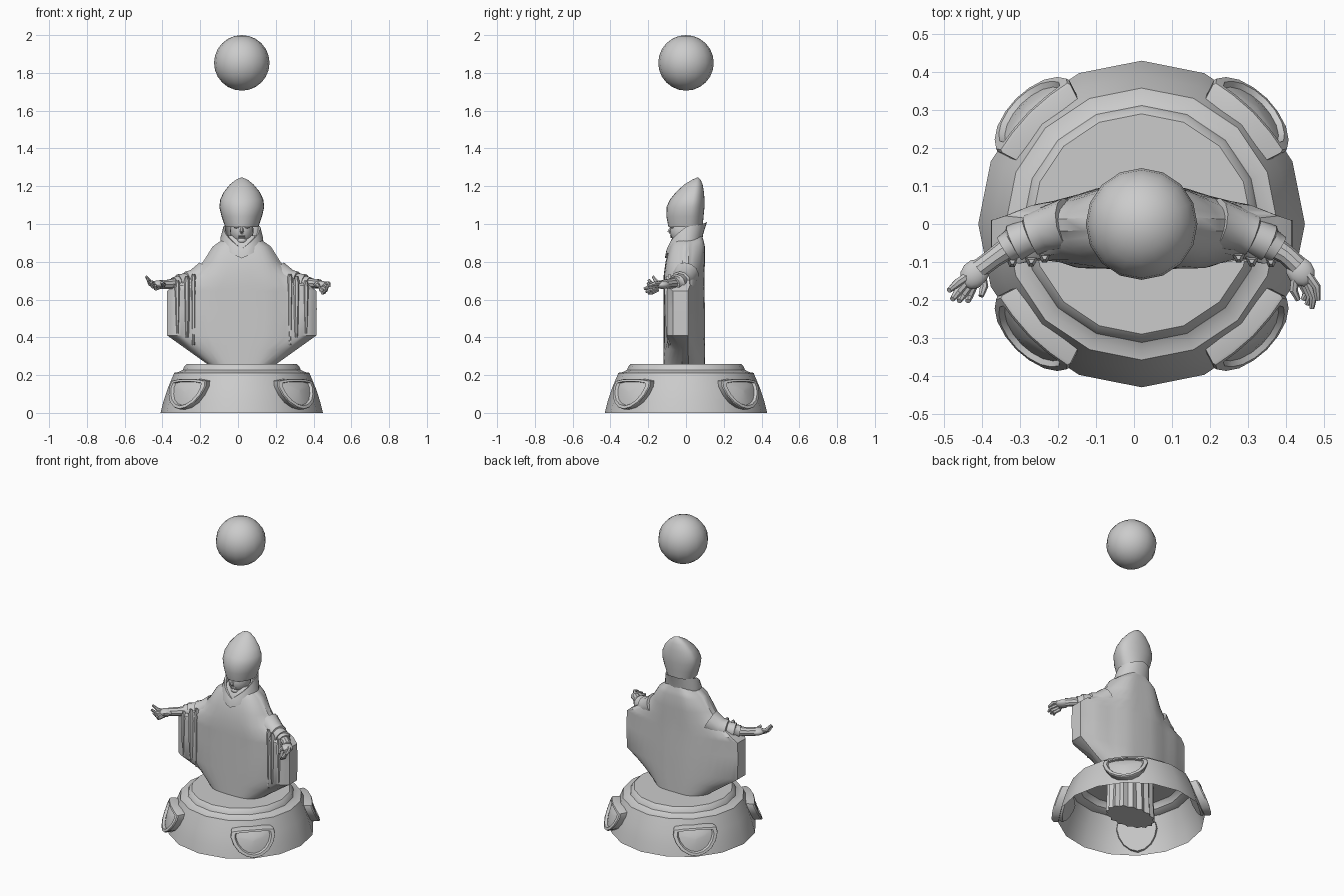
import bpy, bmesh, math
from mathutils import Vector

if "Cube" in bpy.data.objects:
    bpy.data.objects.remove(bpy.data.objects["Cube"])

CX = 0.02  # figure axis
stone = bpy.data.materials.new("grey stone")
stone.diffuse_color = (0.6, 0.6, 0.6, 1)
stone.use_nodes = True
stone.node_tree.nodes["Principled BSDF"].inputs["Base Color"].default_value = stone.diffuse_color


def loft(name, rings, cap_start=True, cap_end=True, angle=35):
    """Skin a list of equal-length closed rings."""
    bm = bmesh.new()
    vs = [[bm.verts.new(p) for p in r] for r in rings]
    n = len(rings[0])
    for a, b in zip(vs, vs[1:]):
        for i in range(n):
            j = (i + 1) % n
            bm.faces.new((a[i], a[j], b[j], b[i]))
    if cap_start:
        bm.faces.new(vs[0][::-1])
    if cap_end:
        bm.faces.new(vs[-1])
    bmesh.ops.recalc_face_normals(bm, faces=bm.faces)
    me = bpy.data.meshes.new(name)
    bm.to_mesh(me)
    bm.free()
    ob = bpy.data.objects.new(name, me)
    bpy.context.collection.objects.link(ob)
    return finish(ob, angle)


def finish(ob, angle=35):
    ob.data.materials.append(stone)
    bpy.ops.object.select_all(action='DESELECT')
    ob.select_set(True)
    bpy.context.view_layer.objects.active = ob
    bpy.ops.object.shade_smooth_by_angle(angle=math.radians(angle))
    return ob


def tube(name, path, radii, n=10):
    """Round limb along a path."""
    pts = [Vector(p) for p in path]
    rings = []
    for i, p in enumerate(pts):
        d = (pts[min(i + 1, len(pts) - 1)] - pts[max(i - 1, 0)]).normalized()
        q = d.to_track_quat('Z', 'Y')
        rings.append([p + q @ Vector((radii[i] * math.cos(2 * math.pi * k / n),
                                      radii[i] * math.sin(2 * math.pi * k / n), 0)) for k in range(n)])
    return loft(name, rings)


def ball(name, loc, scale, seg=16, ring=12, rot=(0, 0, 0)):
    bpy.ops.mesh.primitive_uv_sphere_add(segments=seg, ring_count=ring, location=loc, rotation=rot)
    ob = bpy.context.object
    ob.name = name
    ob.scale = scale
    return finish(ob, 50)


def interp(table, x):
    for (x0, y0), (x1, y1) in zip(table, table[1:]):
        if x <= x1:
            return y0 + (y1 - y0) * (x - x0) / (x1 - x0)
    return table[-1][1]


# Hollow stepped pedestal
prof = [(0, .43), (.06, .415), (.13, .392), (.195, .365), (.212, .358), (.216, .335),
        (.228, .312), (.245, .305), (.26, .29)]
loft("pedestal", [[(CX + r * math.cos(math.pi * k / 8), r * math.sin(math.pi * k / 8), z)
                   for k in range(16)] for z, r in prof], cap_start=False, angle=28)

# Four framed shields wrapped on the pedestal corners
half = [(0, .18), (.07, .178), (.125, .17), (.128, .14), (.11, .095), (.08, .055), (.04, .028), (0, .018)]
outline = half + [(-u, z) for u, z in half[-2:0:-1]]


def shield_ring(a, scale, off):
    ring = []
    for u, z in outline:
        u, z = u * scale, .115 + (z - .115) * scale
        t, r = a + u / .4, interp(prof, z) + off
        ring.append((CX + r * math.cos(t), r * math.sin(t), z))
    return ring


for i in range(4):
    a = math.pi / 4 + i * math.pi / 2
    loft(f"shield_{i + 1}", [shield_ring(a, s, o) for s, o in
         ((1, -.02), (1, .036), (.96, .043), (.8, .043), (.76, .028), (.4, .034), (.02, .036))], angle=30)

# Wide vestment with hanging sleeves, as stacked cross-sections
front = [(0, -.12), (.17, -.116), (.23, -.095), (.27, -.088), (.31, -.105), (.36, -.10), (.395, -.07)]
back = [(0, .10), (.10, .10), (.16, .08), (.21, .065), (.29, .05), (.35, .025), (.395, .01)]
fs = [math.sin(math.pi / 2 * k / 10) for k in range(-10, 11)]


def robe_ring(z, hw, sf, sb):
    rows = []
    for f in fs:
        x = abs(f) * hw
        k = 1 if hw > .3 else math.sqrt(max(.04, 1 - abs(f) ** 4))
        rows.append((CX + f * hw, interp(front, x) * sf * k, interp(back, x) * sb * k))
    return [(x, y, z) for x, y, _ in rows] + [(x, y, z) for x, _, y in rows[::-1]]


loft("vestment", [robe_ring(*r) for r in (
    (.26, .185, 1, 1), (.335, .29, 1, 1), (.41, .395, 1, 1), (.55, .397, 1, 1), (.645, .395, 1, .98),
    (.675, .36, 1, .98), (.735, .262, .98, .98), (.80, .205, .9, 1), (.88, .155, .72, 1),
    (.905, .12, .6, .95), (.94, .075, .4, .85))], angle=38)

# Pleated under-gown reaching down into the pedestal
gown = []
for z, w in ((.30, .95), (.15, .95), (.02, 1.0)):
    gown.append([(CX + (.165 - .014 * (k % 2)) * w * math.cos(math.pi * k / 16),
                  -.01 + (.108 - .014 * (k % 2)) * w * math.sin(math.pi * k / 16), z) for k in range(32)])
loft("under_gown", gown, angle=25)

for s, side in ((-1, "left"), (1, "right")):
    # Sleeve with stepped cuffs
    path = [(.19, 0, .735), (.25, -.015, .70), (.29, -.03, .692), (.294, -.032, .692),
            (.335, -.05, .685), (.338, -.052, .685), (.36, -.066, .682)]
    tube(f"{side}_sleeve", [(CX + s * x, y, z) for x, y, z in path],
         [.07, .06, .057, .047, .049, .04, .037], 12)
    # Vertical drapery folds
    for i, (x, y, top, low) in enumerate(((.255, -.088, .735, .36), (.29, -.098, .725, .40), (.34, -.10, .70, .42))):
        loft(f"{side}_fold_{i + 1}", [[(CX + s * (x + w * dx), y + w * dy, z)
             for dx, dy in ((-1, .6), (-.3, -.7), (.4, -.7), (1, .6))]
             for z, w in ((low, .008), (low + .1, .014), (top - .04, .019), (top, .008))], angle=30)

# Hands: wrist, palm, fingers and thumb
hands = {
    "left": ([(-.32, -.055, .685), (-.37, -.09, .68), (-.41, -.12, .68)], (-.42, -.132, .68), .87,
             [[(-.435, -.135, .685), (-.465, -.155, .692), (-.487, -.175, .722)],
              [(-.44, -.15, .68), (-.465, -.18, .682), (-.478, -.198, .705)],
              [(-.43, -.155, .672), (-.452, -.188, .67), (-.46, -.203, .69)],
              [(-.42, -.155, .665), (-.435, -.19, .658), (-.437, -.203, .675)],
              [(-.40, -.14, .675), (-.395, -.165, .678), (-.403, -.19, .69)]]),
    "right": ([(.36, -.055, .685), (.40, -.08, .685), (.432, -.11, .682)], (.438, -.125, .678), -.87,
              [[(.455, -.13, .685), (.48, -.165, .685), (.484, -.20, .672)],
               [(.452, -.145, .675), (.472, -.19, .668), (.468, -.222, .656)],
               [(.445, -.15, .662), (.465, -.19, .65), (.455, -.212, .642)],
               [(.438, -.15, .652), (.455, -.18, .638), (.445, -.20, .634)],
               [(.425, -.14, .68), (.42, -.175, .675), (.432, -.20, .665)]])}
for side, (wrist, palm, rz, fingers) in hands.items():
    tube(f"{side}_forearm", wrist, [.031, .026, .026])
    ball(f"{side}_palm", palm, (.042, .036, .022), 12, 8, (0, 0, rz))
    for i, f in enumerate(fingers):
        tube(f"{side}_{'thumb' if i == 4 else f'finger_{i + 1}'}", f, [.012, .0115, .007], 7)

# Head with nose, brow and lips
ball("head", (CX, -.01, .965), (.062, .075, .08), 20, 14)
tube("neck", [(CX, .02, .86), (CX, .01, .95)], [.055, .05], 12)
tube("nose", [(CX, -.078, .985), (CX, -.09, .958), (CX, -.082, .952)], [.006, .011, .008], 6)
ball("chin", (CX, -.055, .912), (.028, .025, .018), 10, 8)
for i, (z, y) in enumerate(((.937, -.076), (.929, -.074))):
    ball(f"lip_{i + 1}", (CX, y, z), (.02, .009, .004), 10, 6)
for s in (-1, 1):
    ball("brow", (CX + s * .026, -.072, .982), (.018, .012, .005), 10, 6)

# Tall standing collar, V-shaped at the front and high at the back
def collar_ring(rx, yf, yb, z_front, z_side, z_back):
    ring = []
    for k in range(24):
        t = 2 * math.pi * k / 24
        c = math.cos(t)
        a = min(t, 2 * math.pi - t) / math.pi * 2
        z = z_front + (z_side - z_front) * a if a < 1 else z_side + (z_back - z_side) * (a - 1)
        ring.append((CX + rx * math.sin(t), (yf if c > 0 else -yb) * c, z))
    return ring


loft("collar", [collar_ring(.09, -.08, .07, .83, .89, .90), collar_ring(.115, -.112, .085, .818, .90, .91),
                collar_ring(.112, -.105, .092, .855, .93, .95), collar_ring(.098, -.095, .112, .868, .985, 1.012),
                collar_ring(.088, -.085, .10, .868, .98, 1.005), collar_ring(.07, -.06, .07, .85, .90, .91)],
     False, False, 35)

# Tall pointed hat with side ridges
hat = []
for z, hw, yf, ys, yb in ((.985, .088, -.093, .02, .088), (1.04, .107, -.104, .025, .093),
                          (1.09, .119, -.103, .03, .098), (1.13, .114, -.085, .037, .098),
                          (1.17, .095, -.052, .044, .095), (1.21, .062, -.008, .052, .088),
                          (1.235, .03, .034, .057, .077), (1.246, .004, .058, .06, .064)):
    ring = []
    for k in range(28):
        t = 2 * math.pi * k / 28
        s = math.sin(t)
        ring.append((CX + hw * math.cos(t), ys + (s * (yb - ys) if s > 0 else -s * (yf - ys)), z))
    hat.append(ring)
loft("hat", hat, angle=45)

# Floating globe
ball("globe", (CX, 0, 1.853), (.147, .147, .147), 16, 12)
